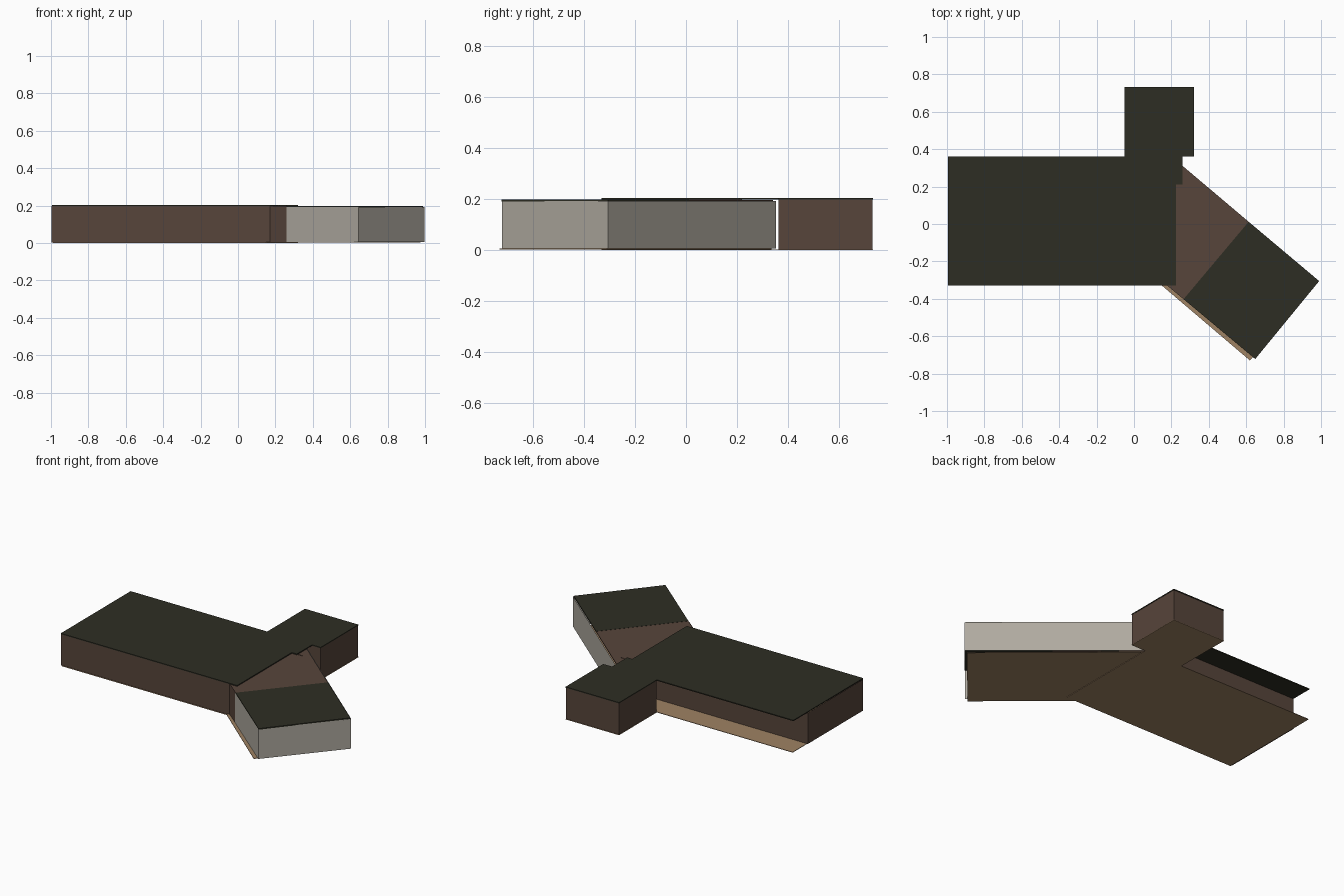
import bpy, bmesh

if "Cube" in bpy.data.objects:
    bpy.data.objects.remove(bpy.data.objects["Cube"])

def mat(name, rgb):
    m = bpy.data.materials.new(name)
    m.diffuse_color = (*rgb, 1)
    m.use_nodes = True
    m.node_tree.nodes["Principled BSDF"].inputs["Base Color"].default_value = m.diffuse_color
    return m

BROWN = mat("brown_wall", (0.095, 0.059, 0.043))
GREY = mat("light_grey_wall", (0.434, 0.407, 0.355))
DARK = mat("dark_roof", (0.027, 0.027, 0.017))
TAN = mat("tan_floor", (0.342, 0.224, 0.126))

def finish(name, bm, m):
    me = bpy.data.meshes.new(name)
    bm.to_mesh(me)
    bm.free()
    me.materials.append(m)
    bpy.context.collection.objects.link(bpy.data.objects.new(name, me))

def plate(name, pts, z0, z1, m):
    """Flat slab from a counter-clockwise outline."""
    bm = bmesh.new()
    f = bm.faces.new([bm.verts.new((x, y, z0)) for x, y in pts])
    top = bmesh.ops.extrude_face_region(bm, geom=[f])["geom"]
    bmesh.ops.translate(bm, vec=(0, 0, z1 - z0),
                        verts=[v for v in top if isinstance(v, bmesh.types.BMVert)])
    bmesh.ops.recalc_face_normals(bm, faces=bm.faces)
    finish(name, bm, m)

def wall(name, path, z0, z1, m):
    """Thin upright walls along a path, outside on the right-hand side."""
    bm = bmesh.new()
    lo = [bm.verts.new((x, y, z0)) for x, y in path]
    hi = [bm.verts.new((x, y, z1)) for x, y in path]
    for i in range(len(path) - 1):
        bm.faces.new((lo[i], lo[i + 1], hi[i + 1], hi[i]))
    finish(name, bm, m)

def rect(x0, y0, x1, y1):
    return [(x0, y0), (x1, y0), (x1, y1), (x0, y1)]

# floors
plate("main_floor", rect(-0.99, -0.33, 0.22, 0.36), 0.0, 0.003, TAN)
plate("tower_floor", rect(-0.05, 0.36, 0.32, 0.733), 0.0, 0.003, TAN)
plate("wing_floor", [(0.15, -0.33), (0.62, -0.73), (0.975, -0.31), (0.22, 0.335)],
      0.003, 0.006, TAN)

# main block walls, the back one set in under the roof
wall("main_walls", [(0.30, 0.22), (-0.997, 0.22), (-0.997, -0.325), (0.17, -0.325),
                    (0.26, -0.399)], 0.003, 0.198, BROWN)

# tower walls
wall("tower_walls", rect(-0.048, 0.362, 0.318, 0.73) + [(-0.048, 0.362)],
     0.003, 0.198, BROWN)

# angled wing walls
wall("wing_walls", [(0.26, -0.399), (0.645, -0.72), (0.997, -0.305), (0.22, 0.352)],
     0.006, 0.192, GREY)

# roofs
plate("main_roof", rect(-0.995, -0.33, 0.225, 0.36), 0.198, 0.204, DARK)
plate("tower_roof", [(0.225, 0.21), (0.26, 0.21), (0.26, 0.36), (0.32, 0.36),
                     (0.32, 0.733), (-0.05, 0.733), (-0.05, 0.36), (0.225, 0.36)],
      0.198, 0.204, DARK)
plate("wing_roof", [(0.265, -0.402), (0.648, -0.722), (0.99, -0.305), (0.613, 0.012)],
      0.19, 0.197, DARK)
plate("wing_link_roof", [(0.175, -0.327), (0.265, -0.402), (0.613, 0.012), (0.225, 0.34)],
      0.19, 0.196, BROWN)
